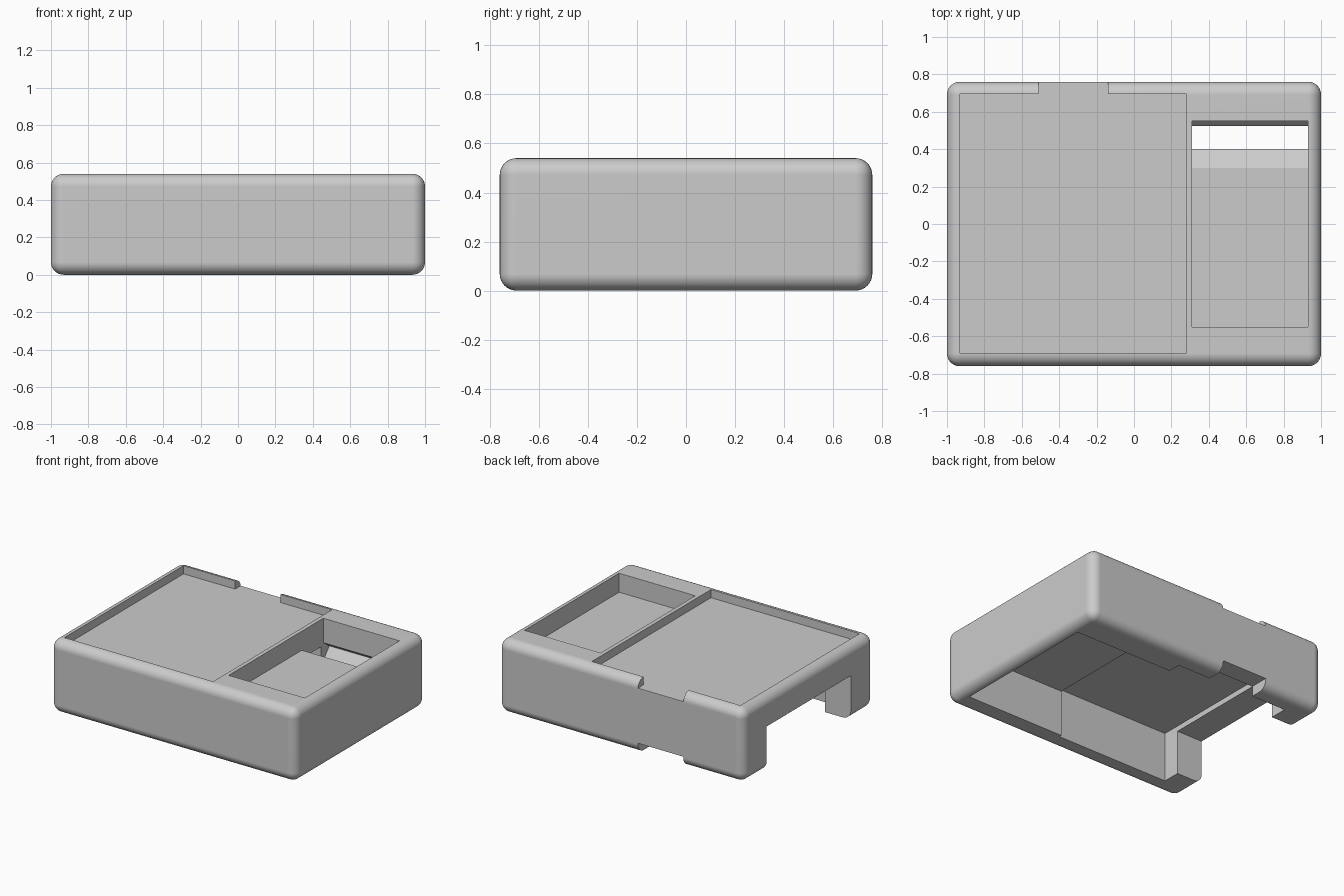
import bpy
import bmesh

if "Cube" in bpy.data.objects:
    bpy.data.objects.remove(bpy.data.objects["Cube"], do_unlink=True)

GREY = (0.6, 0.6, 0.6, 1.0)
mat = bpy.data.materials.new("plain_grey")
mat.use_nodes = True
mat.diffuse_color = GREY
mat.node_tree.nodes["Principled BSDF"].inputs["Base Color"].default_value = GREY


def prism(name, profile, x0, x1):
    """Extrude a (y, z) outline along x."""
    bm = bmesh.new()
    face = bm.faces.new([bm.verts.new((x0, y, z)) for y, z in profile])
    out = bmesh.ops.extrude_face_region(bm, geom=[face])
    moved = [v for v in out["geom"] if isinstance(v, bmesh.types.BMVert)]
    bmesh.ops.translate(bm, verts=moved, vec=(x1 - x0, 0, 0))
    bmesh.ops.recalc_face_normals(bm, faces=bm.faces)
    mesh = bpy.data.meshes.new(name)
    bm.to_mesh(mesh)
    bm.free()
    mesh.materials.append(mat)
    obj = bpy.data.objects.new(name, mesh)
    bpy.context.collection.objects.link(obj)
    return obj


def box(name, x, y, z):
    outline = [(y[0], z[0]), (y[1], z[0]), (y[1], z[1]), (y[0], z[1])]
    return prism(name, outline, *x)


# Rounded housing
W, D, H = 1.0, 0.76, 0.54
body = box("housing", (-W, W), (-D, D), (0, H))
bm = bmesh.new()
bm.from_mesh(body.data)
bmesh.ops.bevel(bm, geom=bm.edges[:], offset=0.068, segments=8,
                profile=0.5, affect='EDGES')
bm.to_mesh(body.data)
bm.free()

notch_x = (-0.51, -0.14)
cutters = [
    # Shallow top tray with its notch in the back rim
    box("tray_cutter", (-0.93, 0.28), (-0.69, 0.695), (0.48, 0.7)),
    box("top_notch_cutter", notch_x, (0.6, 0.9), (0.48, 0.7)),
    # Hollow underside: main bay and narrower side bay
    box("main_bay_cutter", (-0.79, 0.13), (-0.62, 0.62), (-0.1, 0.365)),
    box("side_bay_cutter", (0.1, 0.93), (-0.6, 0.525), (-0.1, 0.34)),
    # Wide doorway in the end wall and notch under the back wall
    box("doorway_cutter", (-1.2, -0.7), (-0.49, 0.49), (-0.1, 0.325)),
    box("bottom_notch_cutter", notch_x, (0.55, 0.9), (-0.1, 0.075)),
    # Deep side tray with a ramp and slot down into the side bay
    prism("slot_tray_cutter",
          [(-0.55, 0.7), (-0.55, 0.4), (0.3, 0.4), (0.4, 0.34), (0.4, 0.2),
           (0.525, 0.2), (0.62, 0.31), (0.55, 0.36), (0.55, 0.7)],
          0.31, 0.93),
]

bpy.ops.object.select_all(action='DESELECT')
body.select_set(True)
bpy.context.view_layer.objects.active = body
for cutter in cutters:
    cutter.hide_render = True
    mod = body.modifiers.new(cutter.name, 'BOOLEAN')
    mod.operation = 'DIFFERENCE'
    mod.solver = 'EXACT'
    mod.object = cutter
    bpy.ops.object.modifier_apply(modifier=mod.name)
for cutter in cutters:
    bpy.data.objects.remove(cutter, do_unlink=True)

# Smooth rounded edges, flat walls
bpy.ops.object.shade_smooth_by_angle(angle=0.5)
weighted = body.modifiers.new("flat_walls", 'WEIGHTED_NORMAL')
weighted.keep_sharp = True
